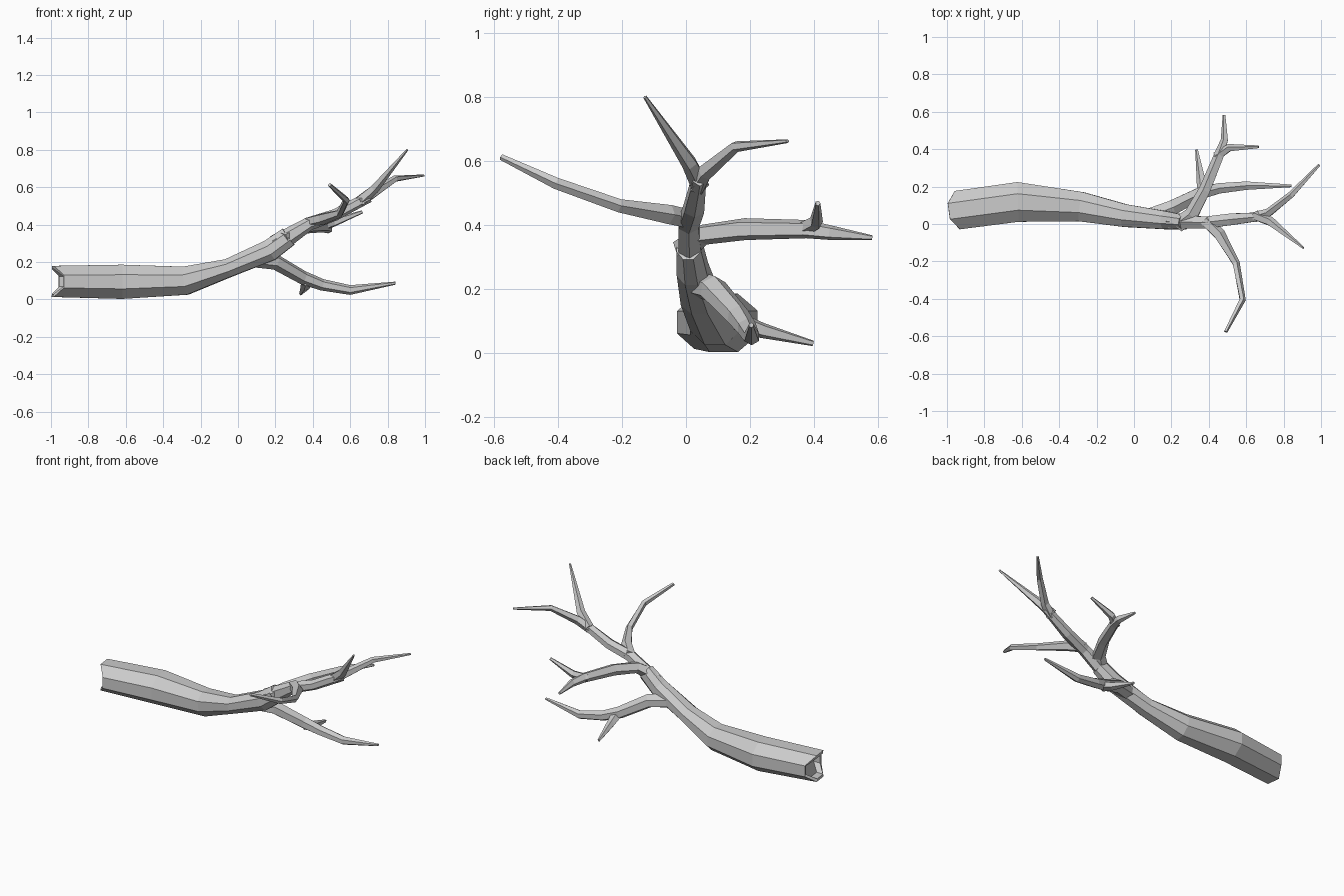
import bpy, bmesh, math
from mathutils import Vector

UP = Vector((0, 0, 1))


def limb(name, path, sides, hollow=False):
    """Faceted tube along path points (x, y, z, half width, half height)."""
    bm = bmesh.new()
    pts = [Vector(p[:3]) for p in path]
    rings = []
    for i, p in enumerate(path):
        a, b = pts[max(i - 1, 0)], pts[min(i + 1, len(pts) - 1)]
        d1 = (pts[i] - a).normalized()
        d2 = (b - pts[i]).normalized()
        t = (d1 + d2).normalized()
        side = t.cross(UP).normalized()
        up = side.cross(t)
        ring = []
        for k in range(sides):
            ang = 2 * math.pi * (k + 0.5) / sides
            c, s = math.cos(ang), math.sin(ang)
            co = pts[i] + side * c * p[3] + up * s * p[4]
            if hollow and i == 0:      # broken end: sides set back from top and bottom
                co += t * 0.045 * max(0, abs(c) - 0.4) / 0.52
            ring.append(bm.verts.new(co))
        rings.append(ring)
    for r0, r1 in zip(rings, rings[1:]):
        for k in range(sides):
            n = (k + 1) % sides
            bm.faces.new((r0[k], r0[n], r1[n], r1[k]))
    cap = bm.faces.new(rings[0])
    bm.faces.new(rings[-1])
    bmesh.ops.recalc_face_normals(bm, faces=bm.faces)
    if hollow:                          # sunken core of the broken end
        bmesh.ops.inset_individual(bm, faces=[cap], thickness=0.018)
        core = bmesh.ops.extrude_discrete_faces(bm, faces=[cap])["faces"][0]
        bmesh.ops.translate(bm, verts=core.verts, vec=(0.045, 0, 0))
    me = bpy.data.meshes.new(name)
    bm.to_mesh(me)
    bm.free()
    ob = bpy.data.objects.new(name, me)
    bpy.context.collection.objects.link(ob)
    return ob


# Thick trunk with hollow broken end
limb("trunk", [
    (-0.99, 0.068, 0.096, 0.112, 0.09),
    (-0.62, 0.118, 0.094, 0.115, 0.099),
    (-0.28, 0.092, 0.1, 0.085, 0.082),
    (-0.05, 0.045, 0.168, 0.066, 0.053),
    (0.17, 0.02, 0.262, 0.052, 0.062),
    (0.27, 0.01, 0.335, 0.042, 0.057)], 8, hollow=True)

# Upper bough and its two tips
limb("upper_bough", [
    (0.2, 0.014, 0.29, 0.044, 0.055),
    (0.38, 0.008, 0.404, 0.036, 0.036),
    (0.52, 0.025, 0.452, 0.036, 0.031),
    (0.7, 0.042, 0.548, 0.024, 0.03)], 6)
limb("upper_tip_front", [
    (0.65, 0.045, 0.525, 0.03, 0.032),
    (0.73, 0.012, 0.592, 0.026, 0.026),
    (0.905, -0.128, 0.8, 0.006, 0.006)], 5)
limb("upper_tip_back", [
    (0.65, 0.035, 0.52, 0.03, 0.03),
    (0.72, 0.06, 0.565, 0.024, 0.028),
    (0.84, 0.155, 0.645, 0.019, 0.018),
    (0.992, 0.317, 0.662, 0.008, 0.006)], 5)

# Front side branch
limb("front_branch", [
    (0.38, 0.02, 0.415, 0.035, 0.03),
    (0.455, -0.055, 0.432, 0.034, 0.032),
    (0.545, -0.21, 0.46, 0.021, 0.022),
    (0.58, -0.405, 0.53, 0.018, 0.019),
    (0.49, -0.576, 0.612, 0.01, 0.01)], 5)

# Back side branch with two twigs
limb("back_branch", [
    (0.24, -0.005, 0.325, 0.045, 0.04),
    (0.31, 0.05, 0.37, 0.042, 0.034),
    (0.38, 0.18, 0.387, 0.034, 0.036),
    (0.46, 0.375, 0.387, 0.029, 0.03),
    (0.485, 0.45, 0.376, 0.021, 0.024),
    (0.482, 0.582, 0.36, 0.008, 0.008)], 5)
limb("back_twig", [
    (0.44, 0.36, 0.385, 0.026, 0.024),
    (0.51, 0.407, 0.41, 0.022, 0.024),
    (0.665, 0.412, 0.468, 0.008, 0.009)], 5)

# Low drooping branch with a small twig
limb("low_branch", [
    (0.07, 0.035, 0.215, 0.05, 0.042),
    (0.2, 0.085, 0.2, 0.046, 0.042),
    (0.35, 0.162, 0.115, 0.037, 0.037),
    (0.45, 0.19, 0.078, 0.032, 0.031),
    (0.6, 0.205, 0.05, 0.026, 0.026),
    (0.842, 0.204, 0.087, 0.008, 0.008)], 6)
limb("low_twig", [
    (0.37, 0.16, 0.1, 0.034, 0.03),
    (0.36, 0.24, 0.07, 0.025, 0.025),
    (0.335, 0.397, 0.03, 0.008, 0.009)], 5)
